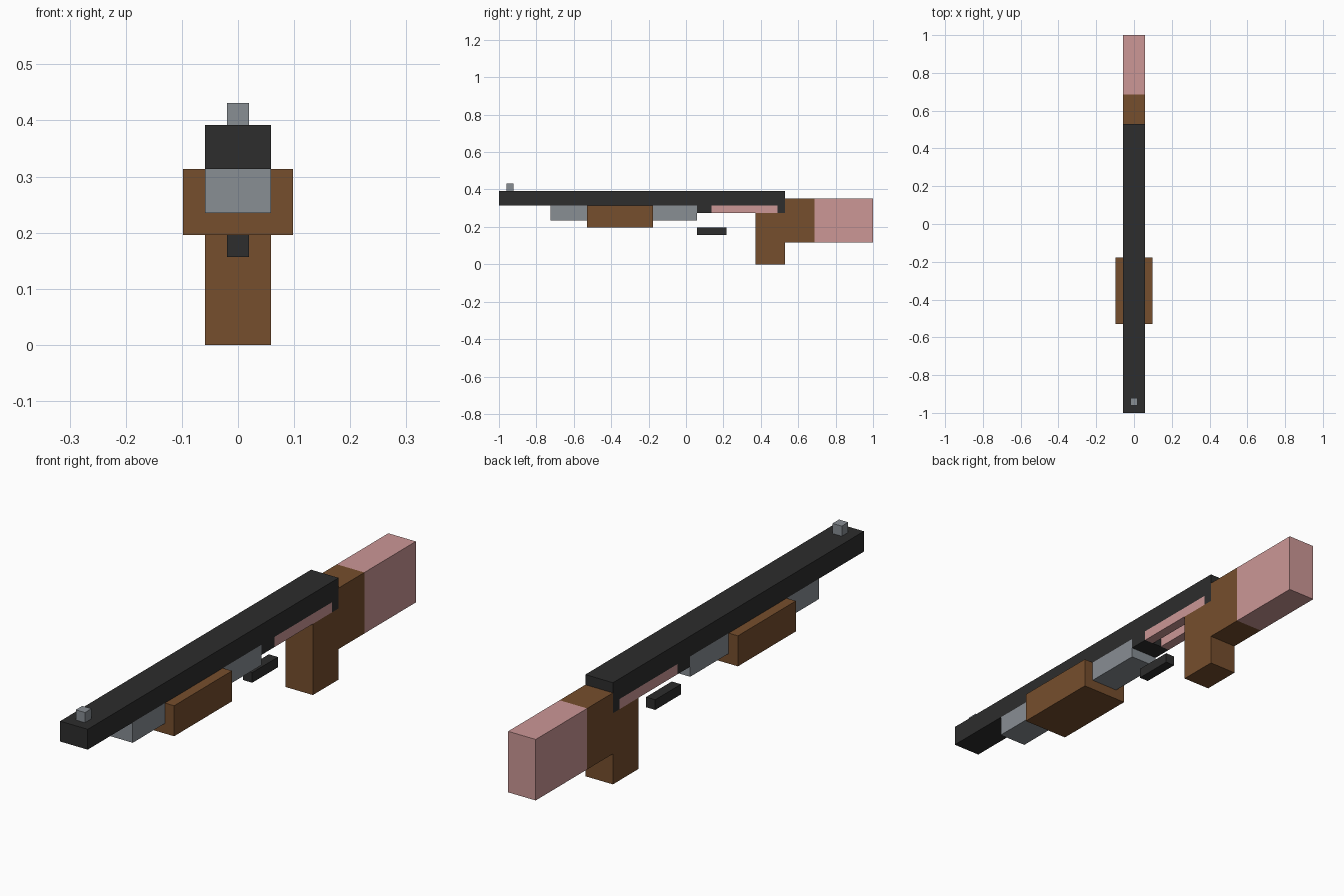
import bpy

if "Cube" in bpy.data.objects:
    bpy.data.objects.remove(bpy.data.objects["Cube"])

U = 2 / 51          # block size: the model is 51 blocks long


def srgb(h):
    vals = [int(h[i:i + 2], 16) / 255 for i in (0, 2, 4)]
    return [v / 12.92 if v <= 0.04045 else ((v + 0.055) / 1.055) ** 2.4 for v in vals] + [1]


def material(name, hexcol):
    m = bpy.data.materials.new(name)
    m.diffuse_color = srgb(hexcol)
    m.use_nodes = True
    m.node_tree.nodes["Principled BSDF"].inputs["Base Color"].default_value = m.diffuse_color
    return m


BLACK = material("black metal", "2D2D2D")
GREY = material("grey steel", "888E94")
BROWN = material("brown wood", "764E2D")
PINK = material("pink", "CC9796")


def block(name, x, y, z, mat):
    """Box from block ranges; y is counted from the muzzle."""
    (x0, x1), (y0, y1), (z0, z1) = x, y, z
    bpy.ops.mesh.primitive_cube_add(
        size=1, location=((x0 + x1) / 2 * U, (y0 + y1) / 2 * U - 1, (z0 + z1) / 2 * U))
    ob = bpy.context.object
    ob.name = name
    ob.scale = ((x1 - x0) * U, (y1 - y0) * U, (z1 - z0) * U)
    bpy.ops.object.transform_apply(location=False, rotation=False, scale=True)
    ob.data.materials.append(mat)
    return ob


WIDE, THIN = (-1.5, 1.5), (-0.5, 0.5)

# Barrel, sight and receiver ends
block("barrel", WIDE, (0, 39), (8, 10), BLACK)
block("front_sight", THIN, (1, 2), (10, 11), GREY)
block("receiver_front", WIDE, (27, 29), (7, 8), BLACK)
block("receiver_rear", WIDE, (38, 39), (7, 8), BLACK)

# Pink rails on both sides of the open slot
for side, x in (("left", (-1.5, -0.5)), ("right", (0.5, 1.5))):
    block("receiver_rail_" + side, x, (29, 38), (7, 8), PINK)

# Tube, on either side of the pump grip
block("tube_front", WIDE, (7, 12), (6, 8), GREY)
block("tube_rear", WIDE, (21, 27), (6, 8), GREY)
block("pump_grip", (-2.5, 2.5), (12, 21), (5, 8), BROWN)

# Trigger, handle and stock
block("trigger", THIN, (27, 31), (4, 5), BLACK)
block("handle", WIDE, (35, 39), (0, 7), BROWN)
block("stock", WIDE, (39, 43), (3, 9), BROWN)
block("stock_end", WIDE, (43, 51), (3, 9), PINK)
